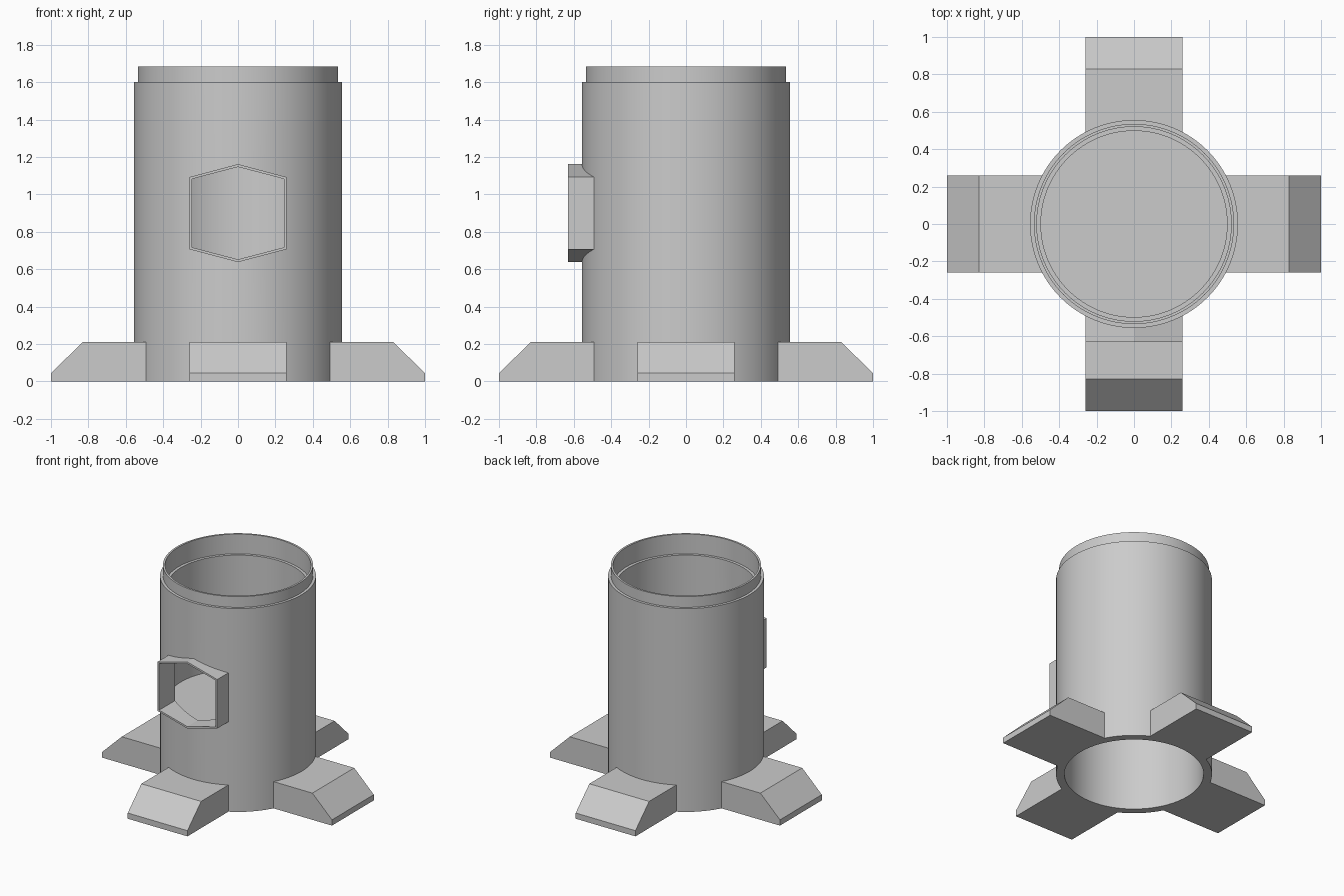
import bpy, bmesh, math
from mathutils import Matrix

if "Cube" in bpy.data.objects:
    bpy.data.objects.remove(bpy.data.objects["Cube"], do_unlink=True)

grey = bpy.data.materials.new("plain grey")
grey.use_nodes = True
grey.diffuse_color = (0.6, 0.6, 0.6, 1)
grey.node_tree.nodes["Principled BSDF"].inputs["Base Color"].default_value = (0.6, 0.6, 0.6, 1)


def make(name, bm):
    bmesh.ops.recalc_face_normals(bm, faces=bm.faces)
    mesh = bpy.data.meshes.new(name)
    bm.to_mesh(mesh)
    bm.free()
    mesh.materials.append(grey)
    ob = bpy.data.objects.new(name, mesh)
    bpy.context.collection.objects.link(ob)
    return ob


def lathe(name, profile, sides=96):
    """Closed solid from (radius, height) points, capped at both ends."""
    bm = bmesh.new()
    rings = [[bm.verts.new((r * math.cos(math.tau * i / sides),
                            r * math.sin(math.tau * i / sides), z))
              for i in range(sides)] for r, z in profile]
    for a, b in zip(rings, rings[1:]):
        for i in range(sides):
            j = (i + 1) % sides
            bm.faces.new((a[i], a[j], b[j], b[i]))
    bm.faces.new(rings[0])
    bm.faces.new(rings[-1])
    return make(name, bm)


def prism(name, outline, start, end):
    """Extrude an (x, z) outline along y."""
    bm = bmesh.new()
    face = bm.faces.new([bm.verts.new((x, start, z)) for x, z in outline])
    moved = bmesh.ops.extrude_face_region(bm, geom=[face])["geom"]
    verts = [v for v in moved if isinstance(v, bmesh.types.BMVert)]
    bmesh.ops.translate(bm, verts=verts, vec=(0, end - start, 0))
    return make(name, bm)


def hexagon(half, side, tip, mid=0.9):
    return [(0, mid + tip), (half, mid + side), (half, mid - side),
            (0, mid - tip), (-half, mid - side), (-half, mid + side)]


def boolean(ob, cutter, operation):
    mod = ob.modifiers.new(operation.lower(), "BOOLEAN")
    mod.operation = operation
    mod.solver = "EXACT"
    mod.object = cutter
    cutter.hide_render = True


def finish(ob):
    """Apply the modifiers and shade smooth with sharp edges."""
    bpy.ops.object.select_all(action="DESELECT")
    ob.select_set(True)
    bpy.context.view_layer.objects.active = ob
    for mod in list(ob.modifiers):
        bpy.ops.object.modifier_apply(modifier=mod.name)
    bpy.ops.object.shade_smooth_by_angle(angle=math.radians(25))


# Cylinder body with a stepped rim and a hexagonal port on the front
body = lathe("tube_body", [(0.556, 0), (0.556, 1.6), (0.535, 1.6), (0.535, 1.685)])
port = prism("port_collar", hexagon(0.26, 0.193, 0.262), -0.63, -0.3)
upper_bore = lathe("upper_bore", [(0.498, 0.63), (0.498, 1.53), (0.52, 1.53), (0.52, 1.8)])
lower_bore = lathe("lower_bore", [(0.496, -0.1), (0.496, 0.615)])
port_hole = prism("port_hole", hexagon(0.245, 0.183, 0.247), -0.8, -0.2)
boolean(body, port, "UNION")
for cutter in (upper_bore, lower_bore, port_hole):
    boolean(body, cutter, "DIFFERENCE")
finish(body)

# Four sloped feet, trimmed to the round body
core = lathe("foot_trim", [(0.55, -0.1), (0.55, 0.4)])
foot_outline = [(0.4, 0), (1, 0), (1, 0.045), (0.83, 0.21), (0.4, 0.21)]
for turn, name in enumerate(("left_foot", "back_foot", "right_foot", "front_foot")):
    foot = prism(name, foot_outline, -0.26, 0.26)
    foot.data.transform(Matrix.Rotation(turn * math.pi / 2, 4, "Z"))
    boolean(foot, core, "DIFFERENCE")
    finish(foot)

for helper in (port, upper_bore, lower_bore, port_hole, core):
    bpy.data.objects.remove(helper, do_unlink=True)
